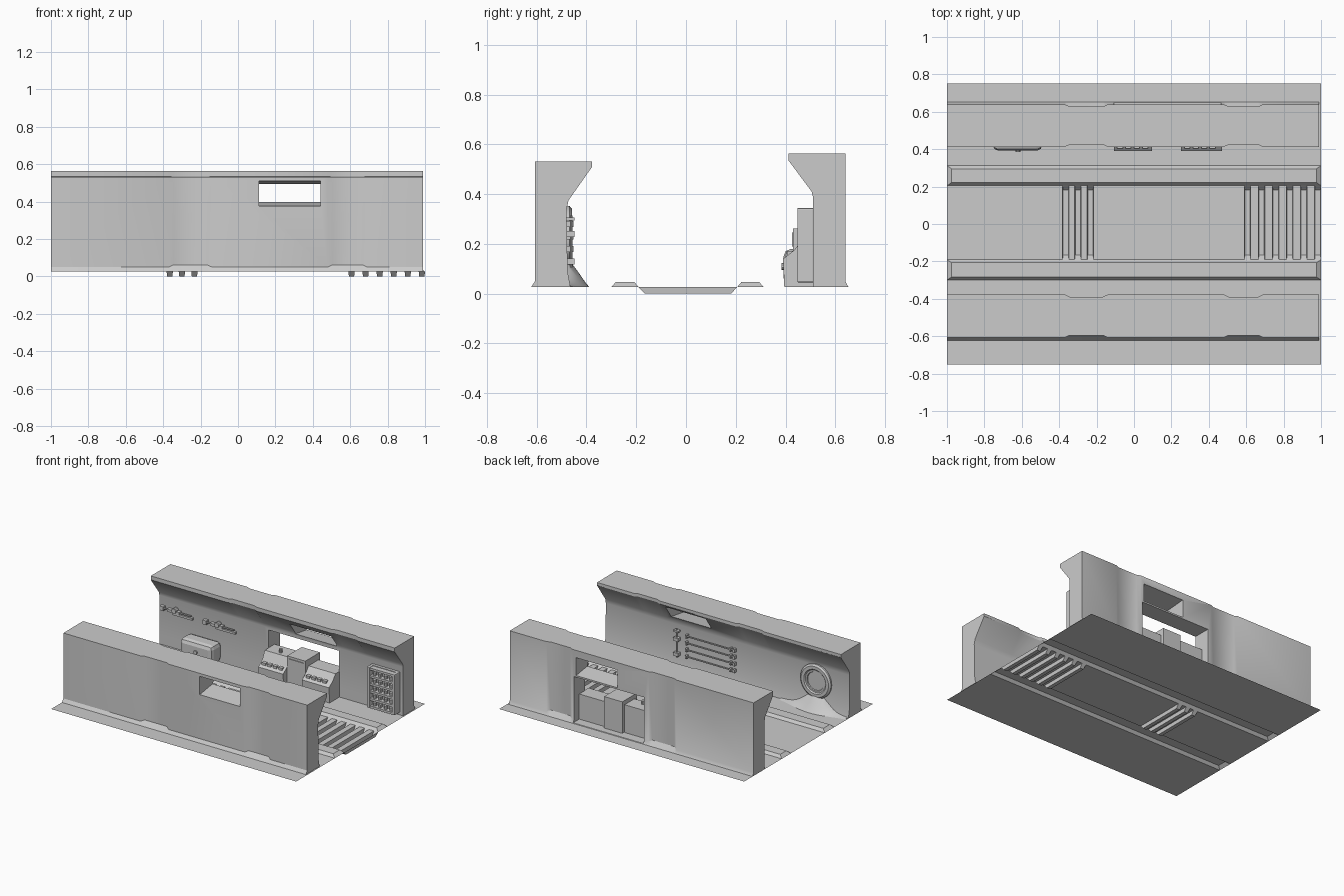
import bpy, bmesh, math
from mathutils import Matrix, Vector

if "Cube" in bpy.data.objects:
    bpy.data.objects.remove(bpy.data.objects["Cube"])

FZ = 0.026  # floor level


def finish(bm, name, angle=None):
    bmesh.ops.recalc_face_normals(bm, faces=bm.faces)
    me = bpy.data.meshes.new(name)
    bm.to_mesh(me)
    bm.free()
    ob = bpy.data.objects.new(name, me)
    bpy.context.collection.objects.link(ob)
    if angle:
        bpy.ops.object.select_all(action='DESELECT')
        ob.select_set(True)
        bpy.context.view_layer.objects.active = ob
        bpy.ops.object.shade_smooth_by_angle(angle=math.radians(angle))
    return ob


def loft(name, rings, angle=None):
    """Skin closed rings of equal length and cap both ends."""
    bm = bmesh.new()
    vs = [[bm.verts.new(p) for p in r] for r in rings]
    n = len(vs[0])
    for a, b in zip(vs, vs[1:]):
        for i in range(n):
            bm.faces.new((a[i], a[(i + 1) % n], b[(i + 1) % n], b[i]))
    bm.faces.new(vs[0])
    bm.faces.new(vs[-1])
    return finish(bm, name, angle)


def extrude_x(name, x0, x1, yz, bevel=0):
    ob = loft(name, [[(x, y, z) for y, z in yz] for x in (x0, x1)])
    if bevel:
        m = ob.modifiers.new('bevel', 'BEVEL')
        m.width, m.segments = bevel, 2
    return ob


def box(name, x0, x1, y0, y1, z0, z1, bevel=0):
    return extrude_x(name, x0, x1, [(y0, z0), (y1, z0), (y1, z1), (y0, z1)], bevel)


def cyl(name, a, b, r, n=10):
    a, b = Vector(a), Vector(b)
    bm = bmesh.new()
    rot = (b - a).to_track_quat('Z', 'Y').to_matrix().to_4x4()
    bmesh.ops.create_cone(bm, cap_ends=True, segments=n, radius1=r, radius2=r, depth=(b - a).length,
                          matrix=Matrix.Translation((a + b) / 2) @ rot)
    return finish(bm, name, 35)


# floor sheet: flat cells, raised ridges and sunken drain slots
bm = bmesh.new()


def cell(x0, x1, y0, y1, dz=0, inset=(0, 0)):
    lo = [(x0, y0), (x1, y0), (x1, y1), (x0, y1)]
    base = [bm.verts.new((x, y, FZ)) for x, y in lo]
    if not dz:
        bm.faces.new(base)
        return
    ix, iy = inset
    hi = [(x0 + ix, y0 + iy), (x1 - ix, y0 + iy), (x1 - ix, y1 - iy), (x0 + ix, y1 - iy)]
    top = [bm.verts.new((x, y, FZ + dz)) for x, y in hi]
    bm.faces.new(top)
    for i in range(4):
        j = (i + 1) % 4
        bm.faces.new((base[i], base[j], top[j], top[i]))


for y0, y1, dz in ((-.75, -.3, 0), (-.3, -.19, .02), (.205, .312, .02), (.312, .75, 0)):
    cell(-1, 1, y0, y1, dz, (.025, .017))
x = -1
for s in [-.382, -.317, -.25] + [.59 + .0752 * i for i in range(6)]:
    e = min(s + .034, 1)
    cell(x, s, -.19, .205)
    cell(s, e, -.19, .205, -FZ, (.003, .024))
    x = e
bmesh.ops.remove_doubles(bm, verts=bm.verts, dist=1e-5)
bmesh.ops.dissolve_degenerate(bm, edges=bm.edges, dist=1e-5)
finish(bm, 'floor')


# walls: overhanging profile, thinned at two pilaster bays
def front_profile(d):
    return [(-.623, FZ), (-.607 + d, .05 + d), (-.607 + d, .532), (-.377 - d, .532), (-.377 - d, .51),
            (-.472, .375), (-.48, .34), (-.476, .09), (-.464, FZ)]


def back_profile(d):
    return [(.653, FZ), (.64 - d, .05 + d), (.64 - d, .564), (.412 + d, .564), (.412 + d, .535),
            (.505, .41), (.511, .385), (.511, .09), (.511, FZ)]


stations = [(-1, 0)]
for a, b in ((-.37, -.14), (.48, .69)):
    stations += [(a, 0), (a + .025, .012), (b - .025, .012), (b, 0)]


def wall(name, prof, x_end):
    return loft(name, [[(x, y, z) for y, z in prof(d)] for x, d in stations + [(x_end, 0)]], 30)


def cut(ob, cutter):
    m = ob.modifiers.new('opening', 'BOOLEAN')
    m.operation, m.solver, m.object = 'DIFFERENCE', 'EXACT', cutter
    cutter.hide_render = True
    bpy.context.view_layer.objects.active = ob
    bpy.ops.object.modifier_apply(modifier=m.name)
    bpy.data.objects.remove(cutter)


front = wall('front_wall', front_profile, .99)
back = wall('back_wall', back_profile, .99)
# high windows through the overhang, tapering inwards
cut(front, extrude_x('cutter', .112, .44, [(-.66, .375), (-.6, .375), (-.36, .412), (-.36, .492),
                                          (-.6, .51), (-.66, .51)]))
cut(back, extrude_x('cutter', .112, .45, [(.7, .378), (.63, .378), (.38, .417), (.38, .49),
                                         (.63, .51), (.7, .51)]))
# console bay opening in the back wall
cut(back, box('cutter', -.107, .465, .3, .8, .03, .366))

# control consoles in the bay
side = [(.395, FZ), (.39, .14), (.435, .175), (.465, .235), (.58, .235), (.58, FZ)]
extrude_x('console_left', -.107, .095, side)
extrude_x('console_right', .25, .47, [(y, z if z < .2 else z - .02) for y, z in side])
box('console_middle', .1, .248, .43, .6, FZ, .262)
box('console_screen', .115, .235, .425, .432, .19, .245)
for x0 in (-.09, .27):
    for i in range(4):
        box('console_key', x0 + i * .045, x0 + i * .045 + .03, .405, .43, .155, .172)
cyl('console_knob', (0, .5, .23), (0, .5, .262), .012)

# rounded locker with a knob
box('locker', -.755, -.49, .392, .515, FZ + .006, .18, .03)
cyl('locker_knob', (-.62, .395, .11), (-.62, .384, .11), .014)

# storage rack with shelves and canisters
box('rack_back', .74, .96, .49, .515, .045, .345)
for x0 in (.735, .94):
    box('rack_side', x0, x0 + .025, .447, .515, .045, .345, .006)
for i in range(6):
    z = .045 + i * .056
    box('rack_shelf', .755, .945, .452, .515, z, z + .016)
    if i < 5:
        for k in range(4):
            xk = .782 + k * .045
            cyl('rack_canister', (xk, .478, z + .014), (xk, .478, z + .038), .014, 8)

# wall-mounted gadgets on the back wall
for x0, zc in ((-.95, .3), (-.6, .29)):
    box('gadget_plate', x0 + .07, x0 + .23, .492, .511, zc - .022, zc - .006)
    box('gadget_body', x0 + .03, x0 + .13, .485, .513, zc - .005, zc + .014)
    cyl('gadget_dial', (x0 + .09, .513, zc + .015), (x0 + .09, .477, zc + .015), .018)
    cyl('gadget_bar', (x0 - .02, .495, zc + .006), (x0 + .22, .495, zc + .006), .006, 8)
    box('gadget_tip', x0 - .03, x0, .485, .513, zc - .01, zc + .02)

# tool rods with brackets on the front wall
for z in (.28, .23, .18, .13):
    cyl('tool_rod', (-.07, -.464, z), (.33, -.464, z), .005, 8)
    for xk in (-.07, -.04, .32):
        box('rod_bracket', xk - .007, xk + .007, -.482, -.453, z - .012, z + .012)
cyl('upright_pole', (.4, -.462, .105), (.4, -.462, .315), .005, 8)
for z in (.13, .24, .3):
    h = .012 if z < .29 else .006
    box('pole_clamp', .38, .42, -.482, -.449, z - h, z + h)

# round port: stepped ring with a recessed centre
port = [(.125, -.49), (.125, -.468), (.112, -.458), (.09, -.458), (.082, -.466),
        (.07, -.466), (.066, -.476), (.066, -.49)]
bm = bmesh.new()
N = 32
rows = [[bm.verts.new((-.73 + r * math.cos(2 * math.pi * k / N), y,
                       .228 + r * math.sin(2 * math.pi * k / N))) for k in range(N)] for r, y in port]
for i in range(len(rows)):
    a, b = rows[i], rows[(i + 1) % len(rows)]
    for k in range(N):
        bm.faces.new((a[k], a[(k + 1) % N], b[(k + 1) % N], b[k]))
finish(bm, 'round_port', 30)
cyl('port_cover', (-.73, -.49, .228), (-.73, -.473, .228), .067, 32)

# spilled mound under the port
rings = []
for i in range(25):
    x = -.99 + .54 * i / 24
    g = math.exp(-((x + .73) / .12) ** 2)
    w = .015 + .07 * math.exp(-((x + .73) / .22) ** 2)
    h = .008 + .108 * g
    rings.append([(x, -.49, FZ), (x, -.49, FZ + h), (x, -.473, FZ + h), (x, -.473 + w * .5, FZ + h * .5),
                  (x, -.473 + w * .8, FZ + h * .18), (x, -.473 + w, FZ)])
loft('spill_mound', rings, 40)
